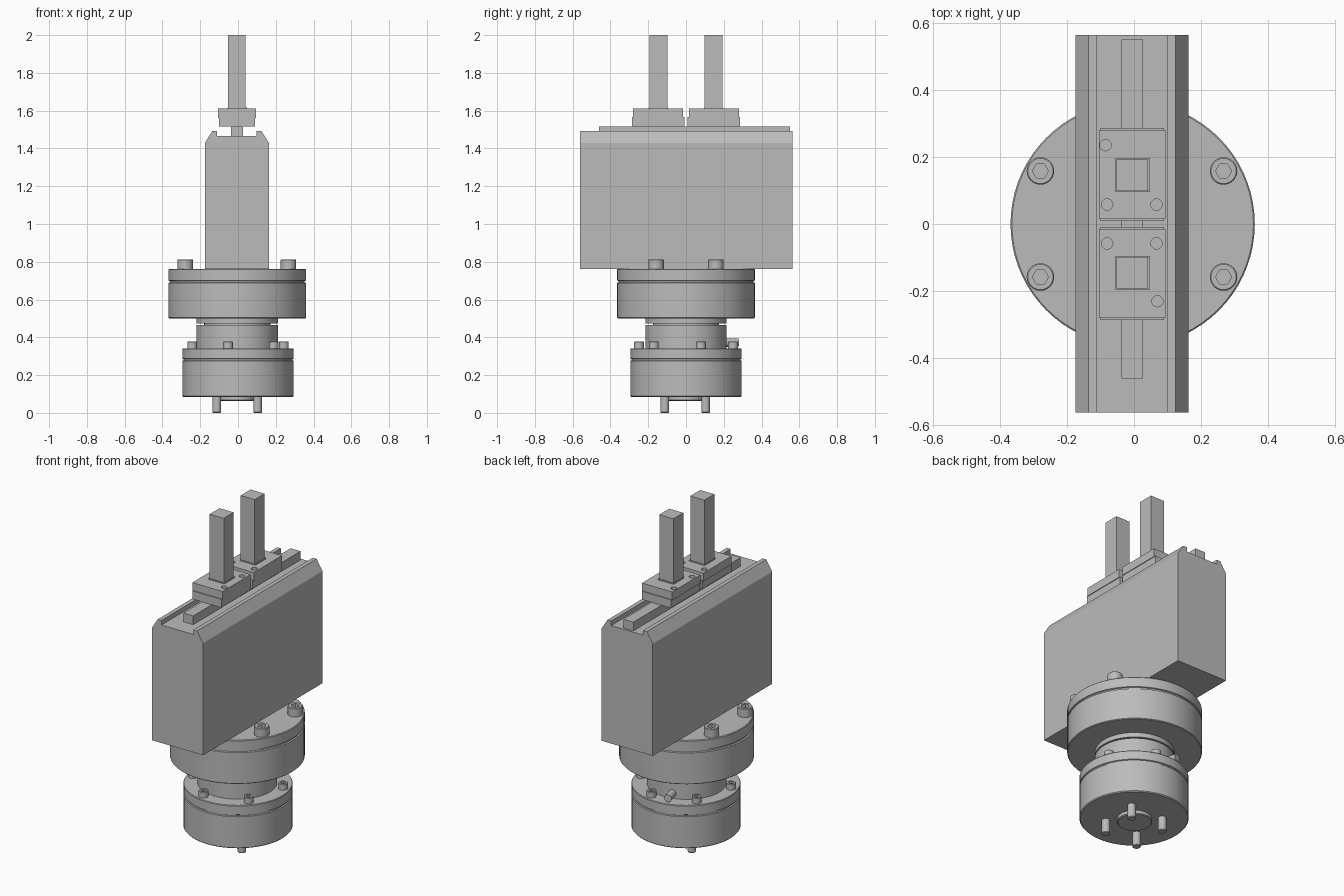
import bpy, bmesh
from math import pi, sin, cos, radians
from mathutils import Matrix

if "Cube" in bpy.data.objects:
    bpy.data.objects.remove(bpy.data.objects["Cube"])

grey = bpy.data.materials.new("machined grey")
grey.use_nodes = True
GREY = (0.5, 0.5, 0.5, 1)
grey.diffuse_color = GREY
grey.node_tree.nodes["Principled BSDF"].inputs["Base Color"].default_value = GREY


def finish(name, bm, smooth=False):
    bmesh.ops.recalc_face_normals(bm, faces=bm.faces)
    mesh = bpy.data.meshes.new(name)
    bm.to_mesh(mesh)
    bm.free()
    mesh.materials.append(grey)
    obj = bpy.data.objects.new(name, mesh)
    bpy.context.collection.objects.link(obj)
    if smooth:
        bpy.ops.object.select_all(action="DESELECT")
        obj.select_set(True)
        bpy.context.view_layer.objects.active = obj
        bpy.ops.object.shade_smooth_by_angle(angle=radians(30))
    return obj


def box(name, x, y, z):
    bm = bmesh.new()
    bmesh.ops.create_cube(bm, size=1)
    for v in bm.verts:
        v.co = [lo + (c + 0.5) * (hi - lo) for c, (lo, hi) in zip(v.co, (x, y, z))]
    return finish(name, bm)


def lathe(name, profile, at=(0, 0), segs=72, matrix=None):
    """Closed turned part from (radius, z) rings; a negative radius makes a hexagonal ring."""
    bm = bmesh.new()
    rings = []
    for r, z in profile:
        ring = []
        for i in range(segs):
            a = 2 * pi * i / segs
            rad = r if r > 0 else -r * cos(pi / 6) / cos(a % (pi / 3) - pi / 6)
            ring.append(bm.verts.new((at[0] + rad * cos(a), at[1] + rad * sin(a), z)))
        rings.append(ring)
    for a, b in zip(rings, rings[1:]):
        for i in range(segs):
            j = (i + 1) % segs
            bm.faces.new((a[i], a[j], b[j], b[i]))
    bm.faces.new(rings[0])
    bm.faces.new(rings[-1])
    if matrix:
        bm.transform(matrix)
    return finish(name, bm, True)


def socket_screw(name, at, r, z0, z1):
    c = r * 0.08
    lathe(name, [(r, z0), (r, z1 - c), (r - c, z1), (-r * 0.58, z1), (-r * 0.58, z1 - r * 0.7)], at, 24)


def drill(obj, holes, r, z0, z1):
    for at in holes:
        cutter = lathe("drill_cutter", [(r, z0), (r, z1)], at, 16)
        cutter.hide_render = True
        mod = obj.modifiers.new("hole", "BOOLEAN")
        mod.operation = "DIFFERENCE"
        mod.solver = "EXACT"
        mod.object = cutter
        bpy.ops.object.select_all(action="DESELECT")
        obj.select_set(True)
        bpy.context.view_layer.objects.active = obj
        bpy.ops.object.modifier_apply(modifier=mod.name)
        bpy.data.objects.remove(cutter)


AX = -0.004  # shared axis offset of the turned parts

# Lower coupling: flange with a parting groove, neck and centring boss
lathe("lower_flange", [(0.29, 0.085), (0.295, 0.09), (0.295, 0.275), (0.289, 0.278), (0.289, 0.284),
                       (0.295, 0.287), (0.295, 0.338), (0.292, 0.342)], (0, 0))
lathe("lower_neck", [(0.215, 0.34), (0.215, 0.465)], (AX, 0))
lathe("neck_core", [(0.175, 0.46), (0.175, 0.48)], (AX, 0))
lathe("centring_boss", [(0.09, 0.063), (0.095, 0.067), (0.095, 0.09)], (AX, 0))

# Upper coupling
lathe("upper_neck", [(0.215, 0.473), (0.215, 0.505)], (AX, 0))
lathe("upper_flange", [(0.36, 0.5), (0.364, 0.504), (0.364, 0.688), (0.357, 0.691), (0.357, 0.698),
                       (0.364, 0.701), (0.364, 0.758), (0.36, 0.762)], (AX, 0))

# Dowel pins below, and the large screws on the upper flange
for sx in (-1, 1):
    for sy in (-1, 1):
        lathe("dowel_pin", [(0.02, 0), (0.023, 0.004), (0.023, 0.09)],
              (AX + sx * 0.108, AX + sy * 0.108), 24)
        socket_screw("upper_screw", (AX - 0.002 + sx * 0.273, sy * 0.158), 0.041, 0.755, 0.813)

# Small screws around the lower flange
for k in range(6):
    a = radians(18 + 60 * k)
    socket_screw("lower_screw", (0.255 * cos(a), 0.255 * sin(a)), 0.026, 0.335, 0.377)

# Radial locking pin at the rear
lathe("locking_pin", [(0.022, 0.2), (0.022, 0.285)], segs=24,
      matrix=Matrix.Translation((0, 0, 0.372)) @ Matrix.Rotation(radians(105), 4, "Z")
      @ Matrix.Rotation(pi / 2, 4, "Y"))

# Gripper housing: chamfered profile with a channel along the top
half = [(0.169, 0.762), (0.169, 1.43), (0.13, 1.492), (0.105, 1.492), (0.105, 1.465)]
outline = half + [(-x, z) for x, z in reversed(half)]
bm = bmesh.new()
face = bm.faces.new([bm.verts.new((x - 0.006, -0.562, z)) for x, z in outline])
new = bmesh.ops.extrude_face_region(bm, geom=[face])["geom"]
bmesh.ops.translate(bm, vec=(0, 1.125, 0), verts=[v for v in new if isinstance(v, bmesh.types.BMVert)])
finish("gripper_housing", bm)

# Guide rail
box("guide_rail", (-0.038, 0.027), (-0.46, 0.55), (1.46, 1.517))

# Two carriages, each with a jaw plate and a tall finger
for side, s, extra in (("front", -1, (0.07, -0.23)), ("rear", 1, (-0.085, 0.235))):
    span = lambda a, b: sorted((s * a, s * b))
    box(side + "_carriage", (-0.1, 0.09), span(0.009, 0.286), (1.517, 1.566))
    plate = box(side + "_jaw_plate", (-0.105, 0.094), span(0.015, 0.28), (1.562, 1.612))
    drill(plate, [(-0.08, s * 0.058), (0.067, s * 0.058), extra], 0.017, 1.585, 1.65)
    box(side + "_finger_collar", (-0.055, 0.047), span(0.096, 0.197), (1.61, 1.618))
    box(side + "_finger", (-0.052, 0.041), span(0.099, 0.192), (1.61, 2.0))
